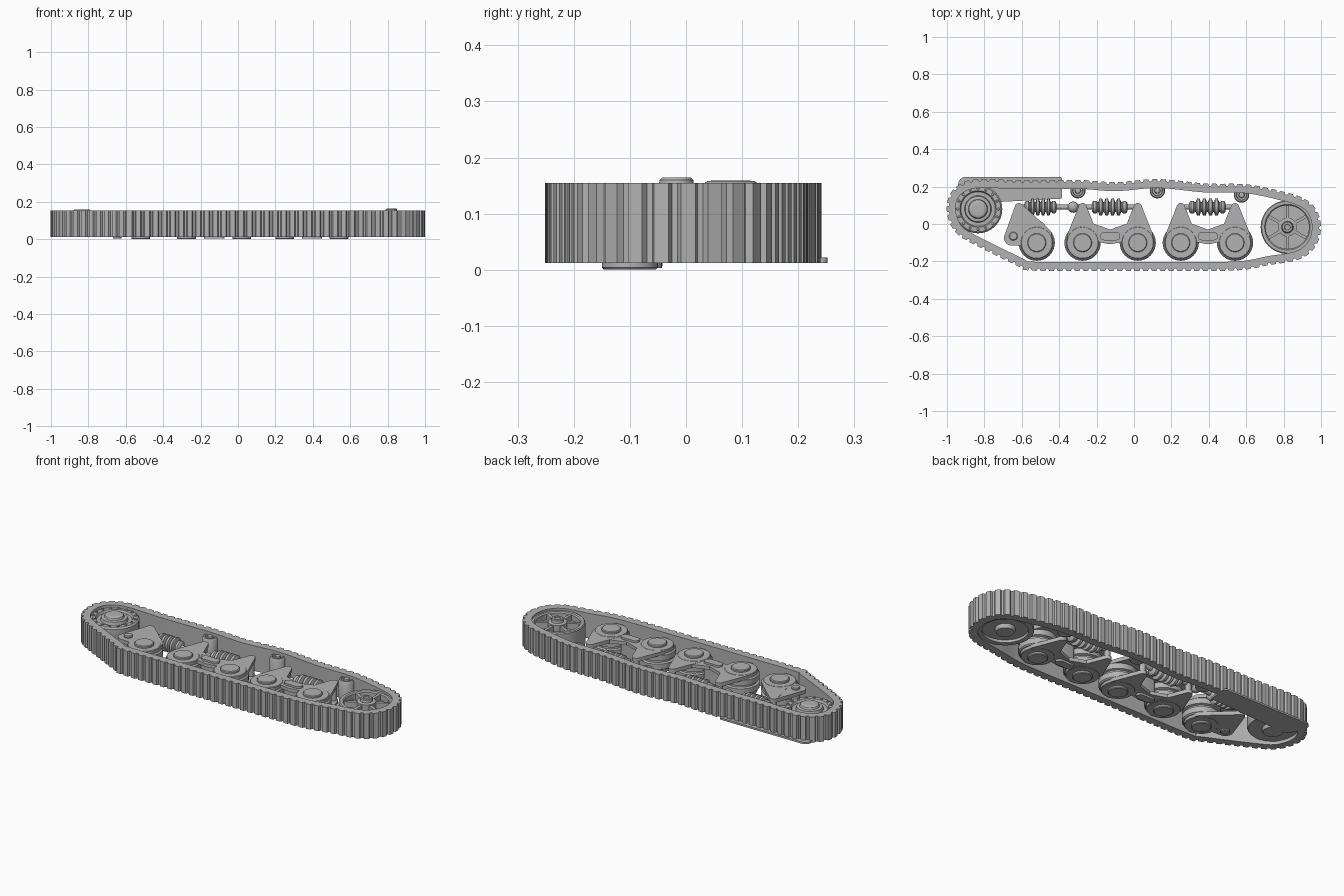
import bpy, bmesh
from math import cos, sin, pi, radians
from mathutils import Vector, Matrix

cube = bpy.data.objects.get("Cube")
if cube:
    bpy.data.objects.remove(cube)

grey = bpy.data.materials.new("plain grey")
grey.use_nodes = True
grey.diffuse_color = (0.45, 0.45, 0.45, 1)
grey.node_tree.nodes["Principled BSDF"].inputs["Base Color"].default_value = grey.diffuse_color


def finish(name, bm, matrix=None):
    """Turn a bmesh into a shaded grey object."""
    bmesh.ops.recalc_face_normals(bm, faces=bm.faces)
    mesh = bpy.data.meshes.new(name)
    bm.to_mesh(mesh)
    bm.free()
    mesh.materials.append(grey)
    mesh.shade_smooth()
    mesh.set_sharp_from_angle(angle=radians(32))
    ob = bpy.data.objects.new(name, mesh)
    if matrix:
        ob.matrix_world = matrix
    bpy.context.collection.objects.link(ob)
    return ob


def skin(bm, rings, cap):
    """Bridge equal rings of vertices, then cap the ends or close the loop."""
    n = len(rings[0])
    pairs = list(zip(rings, rings[1:])) + ([] if cap else [(rings[-1], rings[0])])
    for a, b in pairs:
        for i in range(n):
            j = (i + 1) % n
            bm.faces.new((a[i], a[j], b[j], b[i]))
    if cap:
        bm.faces.new(rings[0])
        bm.faces.new(rings[-1])


def lathe(name, profile, x, y, z=0.0, cap=True, along_x=False, sides=32):
    """Revolve (radius, height) pairs about z, or about x."""
    bm = bmesh.new()
    rings = [[bm.verts.new((r * cos(2 * pi * i / sides), r * sin(2 * pi * i / sides), h))
              for i in range(sides)] for r, h in profile]
    skin(bm, rings, cap)
    m = Matrix.Translation((x, y, z))
    if along_x:
        m = m @ Matrix.Rotation(pi / 2, 4, 'Y')
    return finish(name, bm, m)


def disc(name, x, y, r, z0, z1, bevel=0.004):
    return lathe(name, [(r - bevel, z0), (r, z0 + bevel), (r, z1 - bevel), (r - bevel, z1)], x, y)


def hull(name, circles, z0, z1):
    """Flat plate wrapped around several (x, y, radius) circles."""
    bm = bmesh.new()
    for x, y, r in circles:
        for i in range(24):
            for z in (z0, z1):
                bm.verts.new((x + r * cos(pi * i / 12), y + r * sin(pi * i / 12), z))
    out = bmesh.ops.convex_hull(bm, input=bm.verts)
    bmesh.ops.delete(bm, geom=[v for v in set(out["geom_interior"]) if v.is_valid], context='VERTS')
    bmesh.ops.dissolve_limit(bm, angle_limit=radians(1), verts=bm.verts, edges=bm.edges)
    return finish(name, bm)


# Track belt: a closed smooth path with raised pads on the outside
path = [Vector(p) for p in (
    (-.55, -.237), (-.2, -.238), (.2, -.238), (.55, -.236), (.72, -.208), (.88, -.178),
    (.96, -.115), (.988, -.02), (.965, .07), (.90, .128), (.78, .165), (.6, .20), (.38, .205),
    (.13, .228), (-.1, .212), (-.3, .224), (-.6, .222), (-.83, .229), (-.93, .2),
    (-.98, .14), (-.988, .06), (-.955, -.025), (-.88, -.083), (-.62, -.212))]
dense = []
for i in range(len(path)):
    a, b, c, d = (path[(i + k - 1) % len(path)] for k in range(4))
    for s in range(40):
        t = s / 40
        dense.append(0.5 * (2 * b + (c - a) * t + (2 * a - 5 * b + 4 * c - d) * t * t
                            + (3 * b - a - 3 * c + d) * t ** 3))
dense.append(dense[0])
lengths = [0.0]
for p, q in zip(dense, dense[1:]):
    lengths.append(lengths[-1] + (q - p).length)

PADS = 96
BELT_LOW, BELT_HIGH = 0.012, 0.155
bm = bmesh.new()
loops = [[], [], [], []]
k = 0
for pad in range(PADS):
    for part, lift in ((0, 0), (.12, .012), (.66, .012), (.78, 0)):
        target = (pad + part) / PADS * lengths[-1]
        while lengths[k + 1] < target:
            k += 1
        p, q = dense[k], dense[k + 1]
        spot = p.lerp(q, (target - lengths[k]) / (lengths[k + 1] - lengths[k]))
        before, after = dense[(k - 8) % (len(dense) - 1)], dense[(k + 9) % (len(dense) - 1)]
        tan = (after - before).normalized()
        out = Vector((tan.y, -tan.x))
        for loop, offset, z in zip(loops, (lift, lift, -.036, -.036),
                                   (BELT_LOW, BELT_HIGH, BELT_HIGH, BELT_LOW)):
            loop.append(bm.verts.new((*(spot + out * offset), z)))
skin(bm, loops, False)
finish("track_belt", bm)

# Drive sprocket with bolts and a domed hub
SX, SY = -.834, .08
lathe("drive_sprocket", [(.05, .012), (.055, .03), (.125, .03), (.13, .04), (.13, .13),
                         (.122, .138), (.098, .138), (.092, .126), (.072, .126), (.068, .142),
                         (.052, .144), (.048, .154), (.042, .158), (.03, .159)], SX, SY)
for i in range(16):
    a = 2 * pi * i / 16
    disc("sprocket_bolt", SX + .11 * cos(a), SY + .11 * sin(a), .007, .135, .144, .002)

# Guard plate under the sprocket and upper run
hull("guard_plate", [(-.395, .242, .01), (-.395, .145, .01), (-.9, .212, .04), (-.87, .15, .04),
                     (-.7, .13, .01)], .012, .022)

# Idler wheel with rim, spokes and hub
IX, IY = .82, -.017
lathe("idler_rim", [(.143, .02), (.143, .138), (.138, .143), (.122, .143), (.116, .137),
                    (.116, .02)], IX, IY, cap=False)
disc("idler_web", IX, IY, .12, .035, .105)
lathe("idler_hub", [(.045, .012), (.05, .02), (.05, .143), (.032, .146), (.03, .16),
                    (.026, .164), (.016, .164), (.014, .16)], IX, IY)
for i in range(6):
    bm = bmesh.new()
    bmesh.ops.create_cube(bm, size=1, matrix=Matrix.Diagonal((.085, .016, .04, 1)))
    a = i * pi / 3 + pi / 6
    finish("idler_spoke", bm, Matrix.Translation((IX + .08 * cos(a), IY + .08 * sin(a), .118))
           @ Matrix.Rotation(a, 4, 'Z'))

# Return rollers
for x, y in ((-.3, .178), (.125, .178), (.575, .155)):
    lathe("return_roller", [(.036, .02), (.041, .026), (.041, .13), (.036, .138), (.028, .138),
                            (.026, .128), (.016, .128), (.014, .14), (.01, .142)], x, y)


# Road wheels carried between two arm plates
WY, AY, PY = -.1, .09, -.065


def wheel_and_arms(wx, apex_x, pivot_x):
    lathe("road_wheel", [(.09, .03), (.097, .036), (.097, .066), (.085, .07), (.085, .08),
                         (.097, .084), (.097, .114), (.09, .12)], wx, WY)
    disc("wheel_hub", wx, WY, .05, 0, .15)
    side = 1 if pivot_x > wx else -1
    for low, high in ((.012, .035), (.115, .138)):
        disc("arm_disc", wx, WY, .086, low, high, .003)
        hull("arm", [(apex_x, AY, .022), (wx - side * .035, -.06, .045),
                     (wx + side * .035, -.06, .045)], low + .001, high - .001)
        hull("pivot_lug", [(pivot_x, PY - .005, .038), (wx, -.03, .05)], low + .002, high - .002)
    disc("spring_pin", apex_x, AY, .016, .02, .13)


for left, right in ((-.275, .02), (.25, .54)):
    mid = (left + right) / 2
    wheel_and_arms(left, left, mid)
    wheel_and_arms(right, right, mid)
    hull("pivot_link", [(mid - .032, PY, .022), (mid + .032, PY, .022)], .003, .147)

wheel_and_arms(-.52, -.615, -.645)
hull("front_arm_web", [(-.615, AY, .022), (-.655, -.075, .04), (-.52, -.07, .05)], .115, .136)
hull("front_arm_web", [(-.615, AY, .022), (-.655, -.075, .04), (-.52, -.07, .05)], .014, .035)
disc("front_arm_pivot", -.645, PY, .023, .003, .147)

# Ribbed springs on rods between the arm tips
for start, end, rod_start, rod_end in ((-.585, -.415, -.615, -.32), (-.225, -.035, -.32, .02),
                                       (.295, .49, .25, .54)):
    disc_rod = [(.013, 0), (.013, rod_end - rod_start)]
    lathe("spring_rod", disc_rod, rod_start, AY, .075, along_x=True, sides=16)
    ribs, length = 6, end - start
    profile = [(.022, 0)]
    for i in range(ribs):
        r = .034 if i in (0, ribs - 1) else .045
        for f, rad in ((.08, .027), (.28, r), (.72, r), (.92, .027)):
            profile.append((rad, (i + f) * length / ribs))
    profile.append((.022, length))
    lathe("spring", profile, start, AY, .075, along_x=True, sides=28)

# Ball joint joining the first two springs
bm = bmesh.new()
bmesh.ops.create_uvsphere(bm, u_segments=24, v_segments=12, radius=.03)
finish("ball_joint", bm, Matrix.Translation((-.325, AY, .075)))
